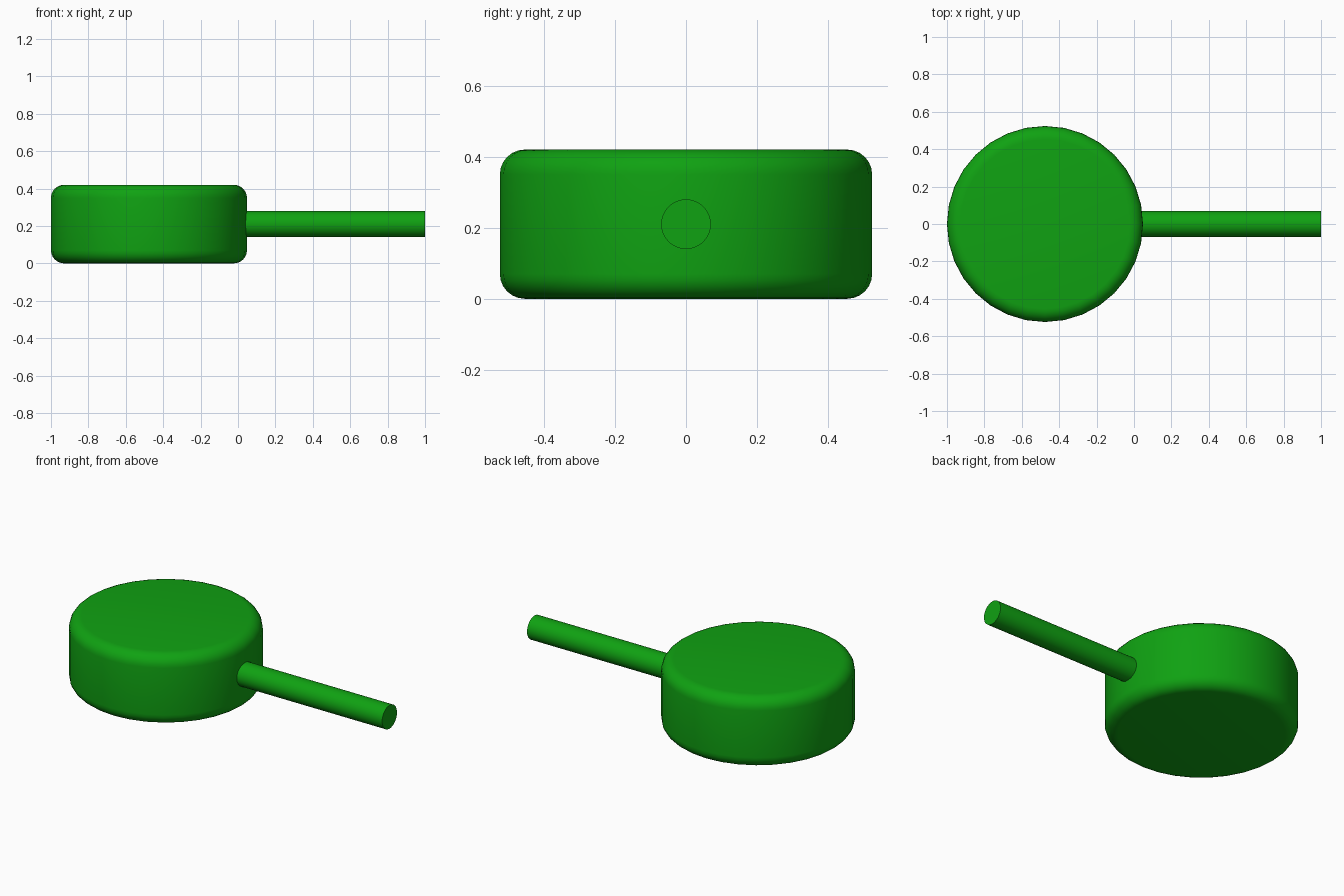
import bpy, math

if "Cube" in bpy.data.objects:
    bpy.data.objects.remove(bpy.data.objects["Cube"])


def smooth(obj, angle):
    bpy.ops.object.select_all(action='DESELECT')
    obj.select_set(True)
    bpy.context.view_layer.objects.active = obj
    bpy.ops.object.shade_smooth_by_angle(angle=math.radians(angle))


green = bpy.data.materials.new("green")
green.diffuse_color = (0.005, 0.36, 0.006, 1)
green.use_nodes = True
green.node_tree.nodes["Principled BSDF"].inputs["Base Color"].default_value = green.diffuse_color

# Round drum body with rounded rims
R, H = 0.524, 0.42
bpy.ops.mesh.primitive_cylinder_add(vertices=32, radius=R, depth=H,
                                    location=(R - 1, 0, H / 2))
body = bpy.context.object
body.name = "drum_body"
bevel = body.modifiers.new("rounded_rims", 'BEVEL')
bevel.width = 0.07
bevel.segments = 6
bevel.limit_method = 'ANGLE'
bevel.angle_limit = math.radians(40)
bpy.ops.object.modifier_apply(modifier=bevel.name)

# Straight round handle, rooted just inside the body wall
x0, x1 = 0.03, 1.0
bpy.ops.mesh.primitive_cylinder_add(vertices=32, radius=0.07, depth=x1 - x0,
                                    location=((x0 + x1) / 2, 0, 0.21),
                                    rotation=(0, math.pi / 2, 0))
handle = bpy.context.object
handle.name = "handle"

for part in (body, handle):
    part.data.materials.append(green)
    smooth(part, 35)
